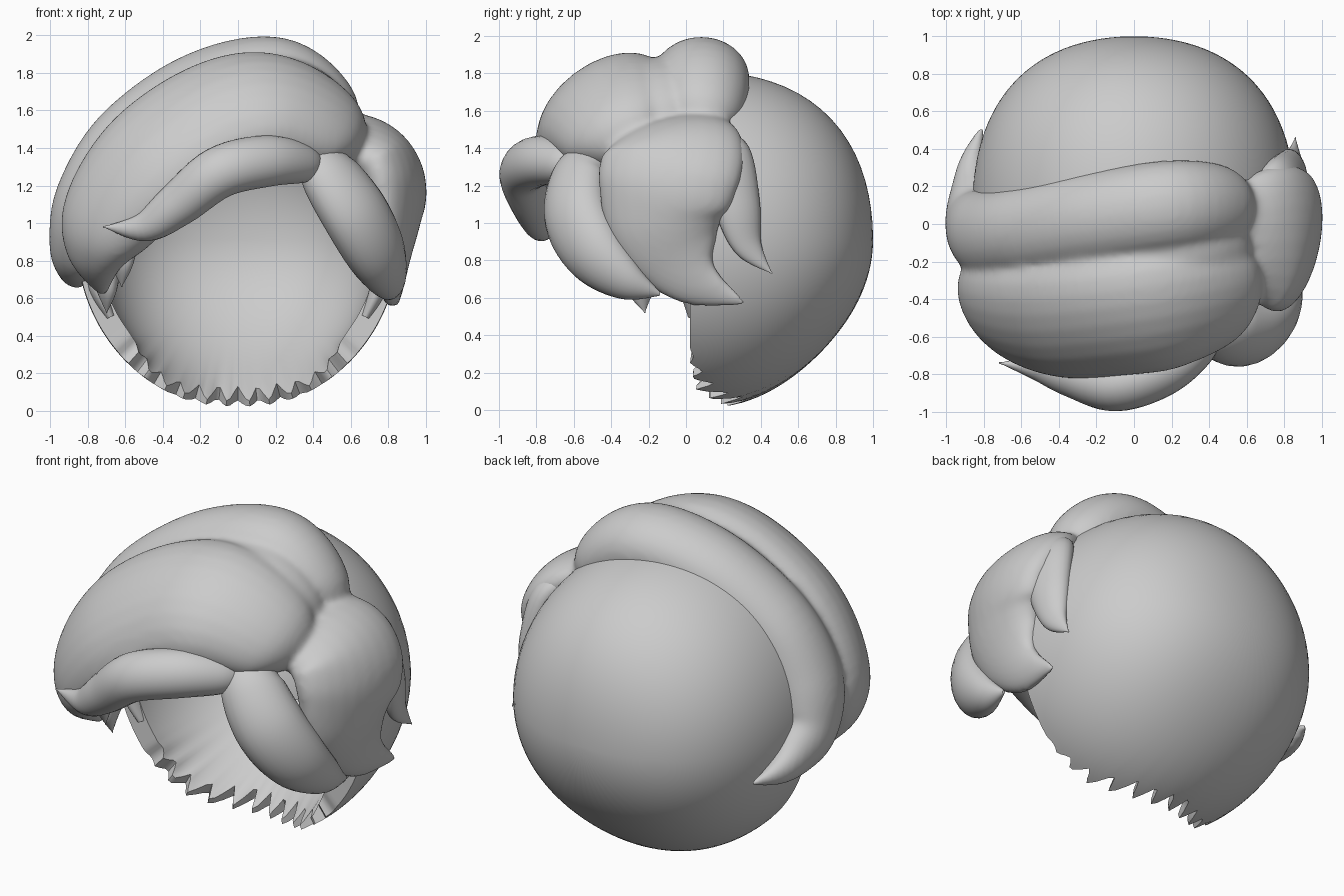
import bpy, bmesh, math
from mathutils import Vector

cube = bpy.data.objects.get("Cube")
if cube:
    bpy.data.objects.remove(cube, do_unlink=True)

GREY = (0.6, 0.6, 0.6, 1)
mat = bpy.data.materials.new("hair grey")
mat.use_nodes = True
mat.diffuse_color = GREY
mat.node_tree.nodes["Principled BSDF"].inputs["Base Color"].default_value = GREY

HEAD = Vector((0, 0.05, 0.92))


def finish(name, bm):
    bmesh.ops.recalc_face_normals(bm, faces=bm.faces)
    mesh = bpy.data.meshes.new(name)
    bm.to_mesh(mesh)
    bm.free()
    mesh.materials.append(mat)
    ob = bpy.data.objects.new(name, mesh)
    bpy.context.collection.objects.link(ob)
    bpy.ops.object.select_all(action="DESELECT")
    ob.select_set(True)
    bpy.context.view_layer.objects.active = ob
    bpy.ops.object.shade_smooth_by_angle(angle=math.radians(50))
    return ob


def skin(bm, rings):
    """Join rings of equal length with quads."""
    for a, b in zip(rings, rings[1:]):
        for i in range(len(a)):
            j = (i + 1) % len(a)
            bm.faces.new((a[i], a[j], b[j], b[i]))


def spline(keys, steps=7):
    """Smooth curve through points of position plus half width."""
    pts = [keys[0]] + keys + [keys[-1]]
    out = []
    for a, b, c, d in zip(pts, pts[1:], pts[2:], pts[3:]):
        for s in range(steps):
            t = s / steps
            out.append([0.5 * (2 * q + (r - p) * t + (2 * p - 5 * q + 4 * r - u) * t * t
                               + (3 * q - p - 3 * r + u) * t ** 3)
                        for p, q, r, u in zip(a, b, c, d)])
    return out + [list(keys[-1])]


def lock(name, keys, flat, sides=24):
    """Tapered oval lock lying on the head; flat = thickness / width."""
    path = spline(keys)
    bm = bmesh.new()
    rings = []
    for i, p in enumerate(path):
        pos = Vector(p[:3])
        before, after = path[max(i - 1, 0)], path[min(i + 1, len(path) - 1)]
        tangent = (Vector(after[:3]) - Vector(before[:3])).normalized()
        out = pos - HEAD
        out = (out - tangent * out.dot(tangent)).normalized()
        side = tangent.cross(out)
        w = max(p[3], 0.004)
        ring = []
        for k in range(sides):
            a = math.tau * k / sides
            ring.append(bm.verts.new(pos + side * w * math.cos(a) + out * w * flat * math.sin(a)))
        rings.append(ring)
    skin(bm, rings)
    bm.faces.new(rings[0])
    bm.faces.new(rings[-1])
    return finish(name, bm)


def smoothstep(a, b, v):
    t = min(max((v - a) / (b - a), 0), 1)
    return t * t * (3 - 2 * t)


# Back cap: a bulged thick shell with a pointed nape, reaching forward under the rolls
bm = bmesh.new()
columns, rows = 252, 30
outer, inner = [[] for _ in range(rows)], [[] for _ in range(rows)]
centre = Vector((0, 0.1, 0.91))
for c in range(columns):
    phi = math.tau * c / columns
    d = abs(math.degrees(phi if phi < math.pi else phi - math.tau))
    up = -math.cos(phi)
    jagged = 1 - smoothstep(30, 52, d)
    notch = abs((d / 3.9) % 2 - 1) * jagged
    depth = 9 + 2 * math.sin(3 * phi + c // 9)
    edge = math.radians(83 + 12 * smoothstep(3, 35, d) + 42 * smoothstep(75, 130, d) - depth * notch)
    for r in range(rows):
        th = edge * (r + 0.3) / (rows - 0.7)
        s, co = math.sin(th), math.cos(th)
        bulge = 1 + 0.16 * (s * co) ** 2 * (math.sin(phi) ** 2 + up * abs(up)) * (co > 0)
        p = Vector((0.86 * s * math.sin(phi), 0.9 * co, 0.9 * s * up)) * bulge
        # teeth thin out toward their points
        thin = 0.13 * (1 - 0.8 * (jagged - 0.6 * notch) * (r / (rows - 1)) ** 8)
        outer[r].append(bm.verts.new(centre + p))
        inner[r].append(bm.verts.new(centre + p * (1 - thin)))
skin(bm, outer + inner[::-1])
bm.faces.new(outer[0])
bm.faces.new(inner[0])
finish("back_cap", bm)

# Two big rolls swept over the head, the valley between them and the broad left side lock
rear = lock("rear_roll", [(.52, .06, 1.46, .12), (.46, .09, 1.61, .22), (.2, .09, 1.78, .25),
                          (-.2, .03, 1.7, .25), (-.58, -.04, 1.44, .24), (-.77, -.06, 1.13, .24),
                          (-.84, .02, .9, .2), (-.86, .18, .79, .14), (-.86, .34, .74, .08),
                          (-.81, .52, .72, .015)], .85)
front = lock("front_roll", [(.58, -.3, 1.36, .14), (.5, -.36, 1.49, .3), (.2, -.43, 1.61, .38),
                            (-.1, -.47, 1.56, .39), (-.45, -.49, 1.32, .39), (-.69, -.45, 1.03, .33),
                            (-.76, -.39, .83, .22), (-.72, -.29, .62, .03)], .62)
valley = lock("roll_valley", [(.5, -.12, 1.42, .15), (.42, -.13, 1.56, .22), (.2, -.14, 1.67, .23),
                              (-.2, -.18, 1.6, .22), (-.55, -.21, 1.35, .18),
                              (-.7, -.2, 1.05, .15), (-.74, -.12, .85, .1)], .95)
side = lock("side_lock", [(.5, -.08, 1.42, .24), (.64, -.07, 1.42, .35), (.77, -.07, 1.34, .39),
                          (.83, -.1, 1.2, .38), (.83, -.11, 1.01, .33), (.82, -.05, .83, .25),
                          (.83, .07, .68, .14), (.85, .32, .57, .02)], .42)
for ob in (rear, front, valley, side):
    ob.select_set(True)
bpy.context.view_layer.objects.active = rear
bpy.ops.object.join()
rear.name = "swept_rolls"
rear.modifiers.clear()
fuse = rear.modifiers.new("fuse", "REMESH")
fuse.mode = "VOXEL"
fuse.voxel_size = 0.016
fuse.use_smooth_shade = True
soften = rear.modifiers.new("soften", "SMOOTH")
soften.factor = 0.5
soften.iterations = 20

# Fringe lock across the forehead, with its tip flicked outward
lock("fringe_lock", [(.42, -.56, 1.29, .06), (.34, -.66, 1.32, .11), (.15, -.79, 1.33, .14),
                     (-.1, -.87, 1.27, .14), (-.32, -.82, 1.1, .12), (-.5, -.77, .98, .08),
                     (-.72, -.74, .98, .0)], .9)

# Lock framing the left of the face
lock("temple_lock", [(.44, -.5, 1.35, .13), (.5, -.57, 1.24, .18), (.63, -.58, 1.04, .2),
                     (.74, -.48, .84, .18), (.81, -.31, .69, .11), (.83, -.14, .62, .01)], .75)

# Small locks behind and below the left side lock
lock("side_rear_lock", [(.66, .12, 1.42, .1), (.78, .2, 1.36, .15), (.84, .27, 1.1, .13),
                        (.85, .33, .88, .08), (.86, .46, .73, .0)], .6)
lock("side_under_lock", [(.8, -.1, .9, .12), (.82, .03, .73, .1), (.84, .27, .58, .0)], .6)

# Small loose wisps below the rolls
for name, x, y, top in (("right_wisp", -.7, -.22, .74), ("right_inner_wisp", -.62, -.4, .88)):
    lock(name, [(x, y, top, .12), (x, y - .02, top - .1, .08), (x, y, top - .22, .0)], .6)

# Sideburns where the cap meets the face
for sign, label in ((1, "left"), (-1, "right")):
    lock(label + "_sideburn", [(sign * .76, .08, .85, .08), (sign * .75, .05, .66, .08),
                               (sign * .68, .05, .5, .04)], .6)
